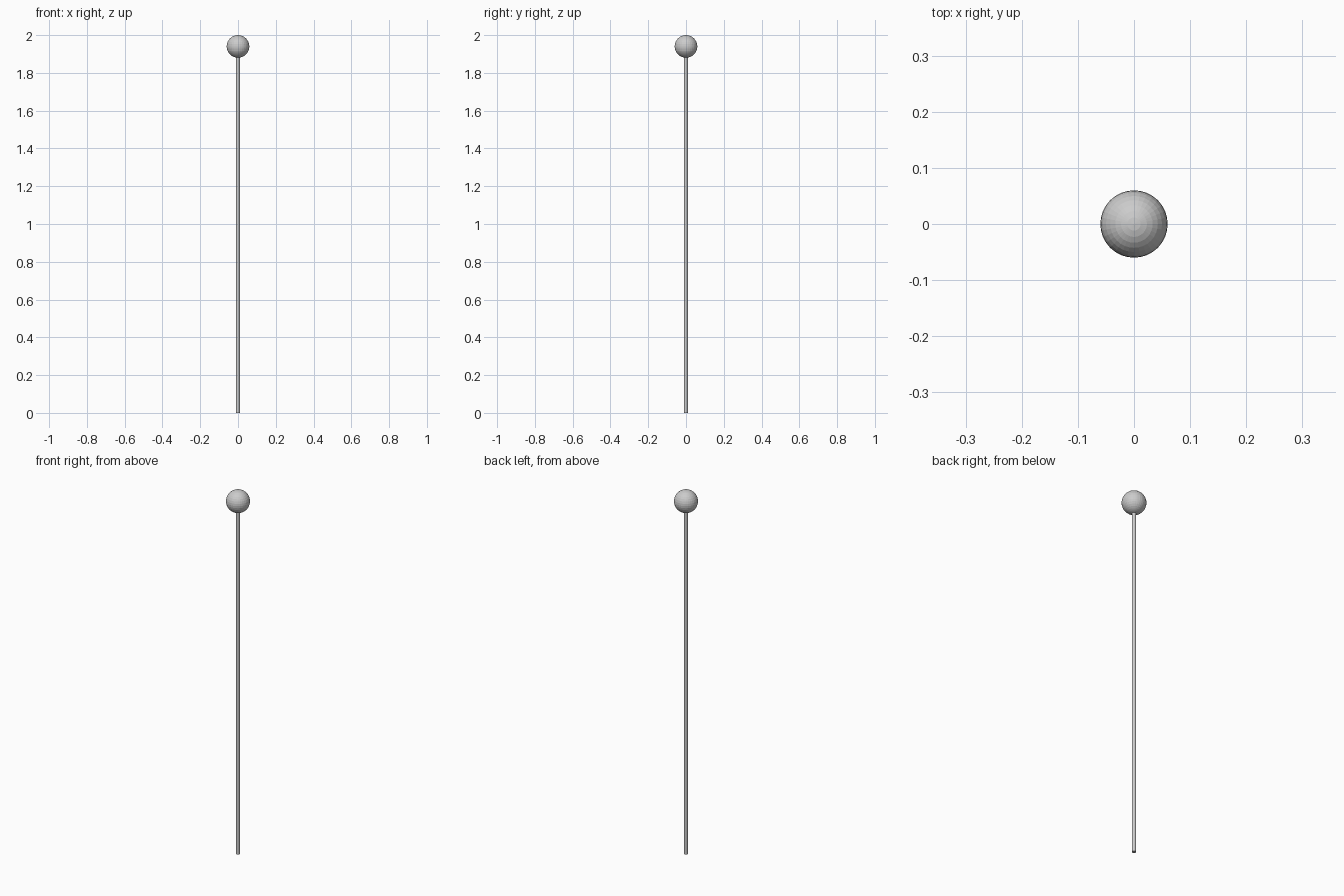
import bpy

if "Cube" in bpy.data.objects:
    bpy.data.objects.remove(bpy.data.objects["Cube"])

HEIGHT = 2.0
BALL_R = 0.06
ROD_R = 0.01
ROD_TOP = HEIGHT - 2 * BALL_R + 0.01  # slightly sunk into the ball

# Slim straight rod standing on the ground
bpy.ops.mesh.primitive_cylinder_add(vertices=32, radius=ROD_R, depth=ROD_TOP,
                                    location=(0, 0, ROD_TOP / 2))
rod = bpy.context.object
rod.name = "rod"
bpy.ops.object.shade_flat()

# Faceted ball on the tip
bpy.ops.mesh.primitive_uv_sphere_add(segments=32, ring_count=16, radius=BALL_R,
                                     location=(0, 0, HEIGHT - BALL_R))
ball = bpy.context.object
ball.name = "ball_head"
bpy.ops.object.shade_flat()
